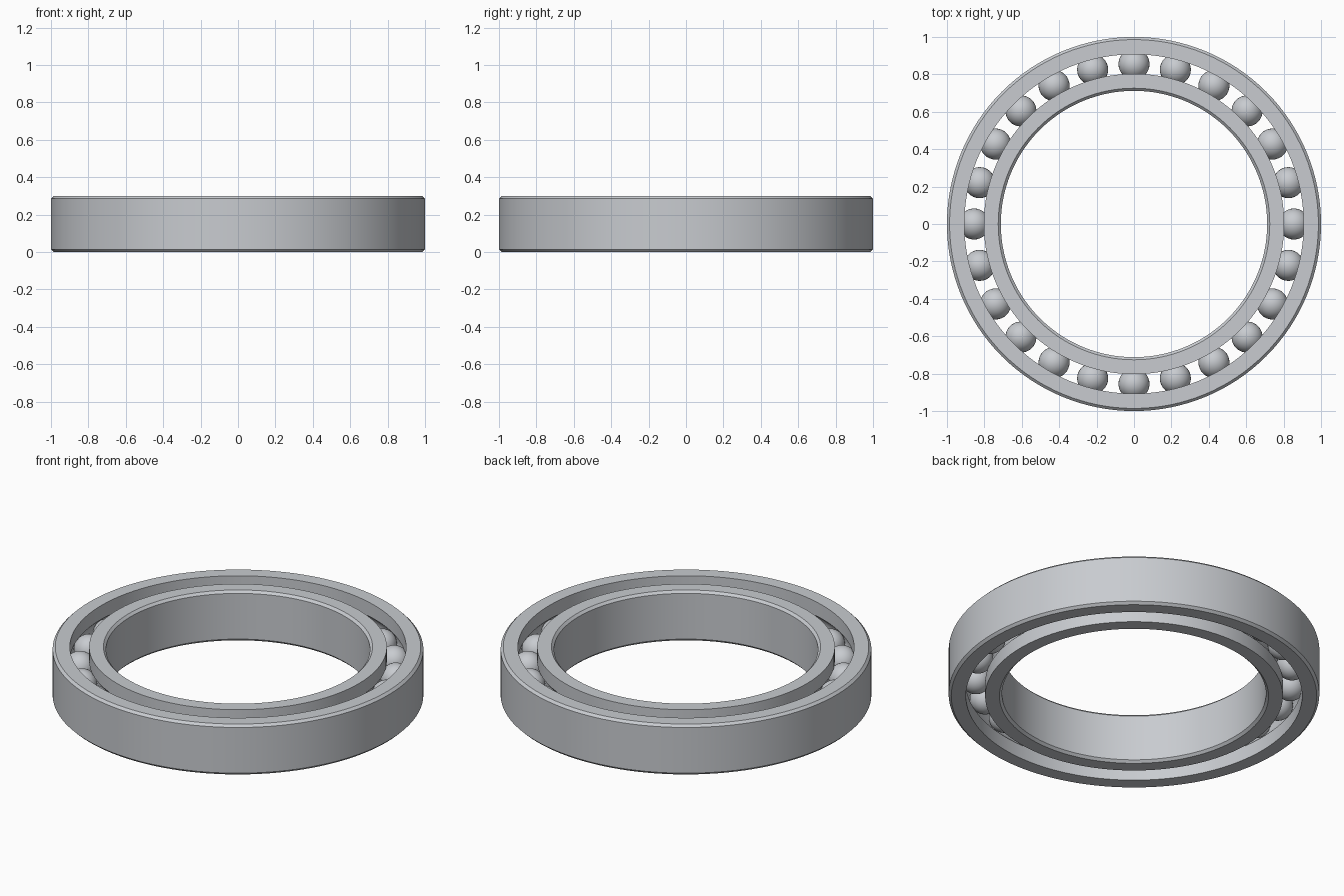
import bpy, bmesh, math
from mathutils import Matrix, Vector

cube = bpy.data.objects.get("Cube")
if cube:
    bpy.data.objects.remove(cube, do_unlink=True)

HEIGHT = 0.3
MID = HEIGHT / 2
PITCH = 0.855      # radius of the ball circle
BALL = 0.083
GROOVE = 0.085
CHAMFER = 0.014
SEGMENTS = 128
BALL_COUNT = 24

steel = bpy.data.materials.new("steel grey")
steel.use_nodes = True
colour = (0.58, 0.60, 0.63, 1)
steel.diffuse_color = colour
steel.node_tree.nodes["Principled BSDF"].inputs["Base Color"].default_value = colour


def add_object(name, bm):
    bmesh.ops.recalc_face_normals(bm, faces=bm.faces)
    mesh = bpy.data.meshes.new(name)
    bm.to_mesh(mesh)
    bm.free()
    mesh.materials.append(steel)
    obj = bpy.data.objects.new(name, mesh)
    bpy.context.collection.objects.link(obj)
    bpy.ops.object.select_all(action='DESELECT')
    obj.select_set(True)
    bpy.context.view_layer.objects.active = obj
    bpy.ops.object.shade_smooth_by_angle(angle=math.radians(30))
    return obj


def race_ring(name, plain, track):
    """Ring with a chamfered plain wall and a ball groove in its track wall."""
    side = 1 if track > PITCH else -1
    c = CHAMFER * side
    profile = [(track, 0), (plain - c, 0), (plain, CHAMFER),
               (plain, HEIGHT - CHAMFER), (plain - c, HEIGHT), (track, HEIGHT)]
    # groove arc, from the top lip to the bottom lip
    reach = math.acos(abs(track - PITCH) / GROOVE)
    steps = 12
    for i in range(steps + 1):
        a = reach - 2 * reach * i / steps
        profile.append((PITCH + side * GROOVE * math.cos(a), MID + GROOVE * math.sin(a)))

    bm = bmesh.new()
    verts = [bm.verts.new((r, 0, z)) for r, z in profile]
    edges = [bm.edges.new((v, verts[i - 1])) for i, v in enumerate(verts)]
    bmesh.ops.spin(bm, geom=verts + edges, cent=(0, 0, 0), axis=(0, 0, 1),
                   angle=math.tau, steps=SEGMENTS, use_merge=True)
    bmesh.ops.remove_doubles(bm, verts=bm.verts, dist=0.0001)
    return add_object(name, bm)


# Rings
race_ring("outer_ring", 1.0, 0.907)
race_ring("inner_ring", 0.712, 0.803)

# Balls
bm = bmesh.new()
for i in range(BALL_COUNT):
    spot = Matrix.Rotation(math.tau * i / BALL_COUNT, 4, 'Z') @ Vector((PITCH, 0, MID))
    bmesh.ops.create_uvsphere(bm, u_segments=32, v_segments=16, radius=BALL,
                              matrix=Matrix.Translation(spot))
add_object("balls", bm)
